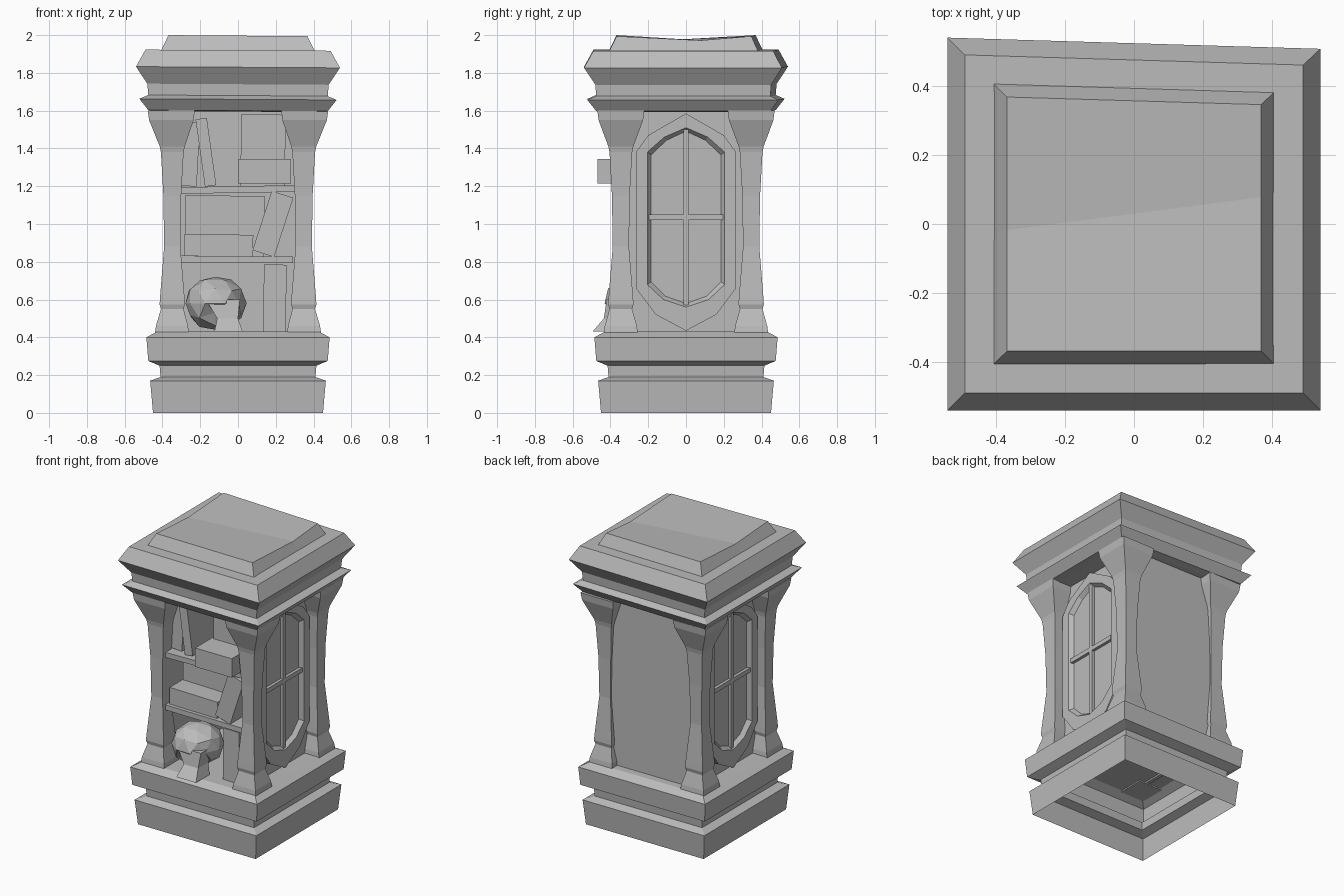
import bpy, bmesh, math, random
from mathutils import Matrix, Vector

random.seed(4)
cube = bpy.data.objects.get("Cube")
if cube:
    bpy.data.objects.remove(cube, do_unlink=True)

stone = bpy.data.materials.new("grey_stone")
stone.use_nodes = True
GREY = (0.5, 0.5, 0.5, 1)
stone.diffuse_color = GREY
stone.node_tree.nodes["Principled BSDF"].inputs["Base Color"].default_value = GREY


def finish(name, bm):
    bmesh.ops.recalc_face_normals(bm, faces=bm.faces)
    me = bpy.data.meshes.new(name)
    bm.to_mesh(me)
    bm.free()
    me.materials.append(stone)
    ob = bpy.data.objects.new(name, me)
    bpy.context.collection.objects.link(ob)
    return ob


def loft(rings, cap_start=True, cap_end=True):
    """Skin a list of equal-length point loops."""
    bm = bmesh.new()
    loops = [[bm.verts.new(p) for p in ring] for ring in rings]
    n = len(loops[0])
    for a, b in zip(loops, loops[1:]):
        for i in range(n):
            j = (i + 1) % n
            bm.faces.new((a[i], a[j], b[j], b[i]))
    if cap_start:
        bm.faces.new(loops[0][::-1])
    if cap_end:
        bm.faces.new(loops[-1])
    return bm


def square(z, h, cx=0, cy=0):
    return [(cx + sx * h, cy + sy * h, z) for sx, sy in ((-1, -1), (1, -1), (1, 1), (-1, 1))]


def skew(bm, slope):
    """Hand-cut look: shorten the back right corner and tip the courses."""
    for v in bm.verts:
        if v.co.x > 0 and v.co.y > 0:
            v.co.y *= 0.94
        v.co.z += slope * v.co.x


def box(name, x, y, z, tilt=0):
    """Box from ranges, leaned about its middle in the front plane."""
    bm = bmesh.new()
    bmesh.ops.create_cube(bm, size=1)
    size = Vector((x[1] - x[0], y[1] - y[0], z[1] - z[0]))
    mid = Vector((x[0] + x[1], y[0] + y[1], z[0] + z[1])) / 2
    m = Matrix.Translation(mid) @ Matrix.Rotation(math.radians(tilt), 4, 'Y') @ Matrix.Diagonal(size).to_4x4()
    bm.transform(m)
    return finish(name, bm)


# Stepped plinth, open underneath
plinth = [(0, .45), (.17, .465), (.19, .41), (.25, .415), (.275, .475), (.4, .485), (.43, .43)]
finish("plinth", loft([square(z, h) for z, h in plinth], cap_start=False))

# Cornice mouldings
cornice = [(1.595, .42), (1.6, .475), (1.66, .522), (1.68, .475), (1.74, .48), (1.83, .54), (1.92, .49)]
bm = loft([square(z, h) for z, h in cornice])
skew(bm, -.006)
finish("cornice", bm)

# Raised top slab with a sagging crease
bm = loft([square(1.91, .41), square(1.997, .368)])
skew(bm, -.008)
bmesh.ops.bisect_plane(bm, geom=bm.verts[:] + bm.edges[:] + bm.faces[:],
                       plane_co=(0, .03, 0), plane_no=(-.13, 1, 0))
for v in bm.verts:
    if v.co.z > 1.95 and abs(v.co.y) < .2:
        v.co.z -= .022
finish("top_slab", bm)

# Four waisted corner pillars
pillar = [(.42, .09), (.46, .085), (.55, .06), (.575, .067), (.61, .065), (.88, .043), (1.15, .047),
          (1.38, .06), (1.41, .066), (1.55, .118), (1.6, .124)]
for sx, side in ((1, "left"), (-1, "right")):
    for sy, end in ((-1, "front"), (1, "back")):
        rings = [square(z, h, sx * (.348 + .1 * max(0, h - .07)), sy * .345) for z, h in pillar]
        finish(f"{end}_{side}_pillar", loft(rings))

# Cabinet shell
box("back_panel", (-.36, .36), (.33, .378), (.42, 1.6))
box("left_wall", (.305, .33), (-.34, .34), (.42, 1.6))
box("right_wall", (-.33, -.305), (-.34, .34), (.42, 1.6))


def outline(half, scale=1):
    """Mirror half an outline (y, z) that starts and ends on y = 0."""
    pts = half + [(-y, z) for y, z in half[-2:0:-1]]
    mid = (half[0][1] + half[-1][1]) / 2
    return [(y * scale, mid + (z - mid) * (1 + (scale - 1) * .4)) for y, z in pts]


# Side windows: surround, recessed pane, crossed bars
surround = [(0, 1.585), (.2, 1.47), (.265, 1.38), (.265, .66), (.16, .52), (0, .435)]
opening = [(0, 1.51), (.115, 1.46), (.205, 1.38), (.205, .68), (.12, .6), (0, .56)]
for s, side in ((1, "left"), (-1, "right")):
    layers = [(.32, outline(surround)), (.362, outline(surround)), (.362, outline(opening)),
              (.335, outline(opening, .9))]
    finish(f"{side}_window", loft([[(s * x, y, z) for y, z in pts] for x, pts in layers]))
    bars = sorted((s * .325, s * .355))
    box(f"{side}_window_upright", bars, (-.013, .013), (.57, 1.5))
    box(f"{side}_window_crossbar", bars, (-.195, .195), (1.02, 1.05))

# Shelves
box("upper_shelf", (-.315, .31), (-.365, .34), (1.165, 1.2), -1)
box("lower_shelf", (-.315, .29), (-.365, .34), (.795, .83), .5)

# Books
box("upper_leaning_book", (-.2, -.14), (-.33, .05), (1.2, 1.56), -8)
box("upper_left_book", (-.29, -.21), (-.3, .05), (1.2, 1.54), 3)
box("upper_tall_book", (.015, .25), (-.29, .05), (1.2, 1.58), 1)
box("upper_flat_book", (0, .28), (-.468, -.1), (1.215, 1.345))
box("middle_large_book", (-.28, .14), (-.2, .1), (.83, 1.15), 1)
box("middle_flat_book", (-.285, .08), (-.34, -.05), (.83, .945), 1)
box("middle_leaning_book", (.125, .245), (-.36, -.02), (.835, 1.165), 18)
box("lower_book", (.135, .255), (-.355, -.02), (.43, .785), 1)

# Faceted skull with sunken eyes and a tapered jaw
bm = bmesh.new()
bmesh.ops.create_icosphere(bm, subdivisions=2, radius=1)
for v in bm.verts:
    v.co *= random.uniform(.94, 1.03)
    for ex in (-.45, .45):
        if (v.co - Vector((ex, -.85, -.3))).length < .3:
            v.co *= .78
bm.transform(Matrix.Translation((-.12, -.27, .58)) @ Matrix.Rotation(.3, 4, 'Z') @ Matrix.Diagonal((.165, .165, .145, 1)))
finish("skull", bm)
jaw = [(.43, .075, -.05, -.42), (.5, .055, -.055, -.38), (.6, .09, -.08, -.33)]
finish("skull_jaw", loft([square(z, h, x, y) for z, h, x, y in jaw]))
